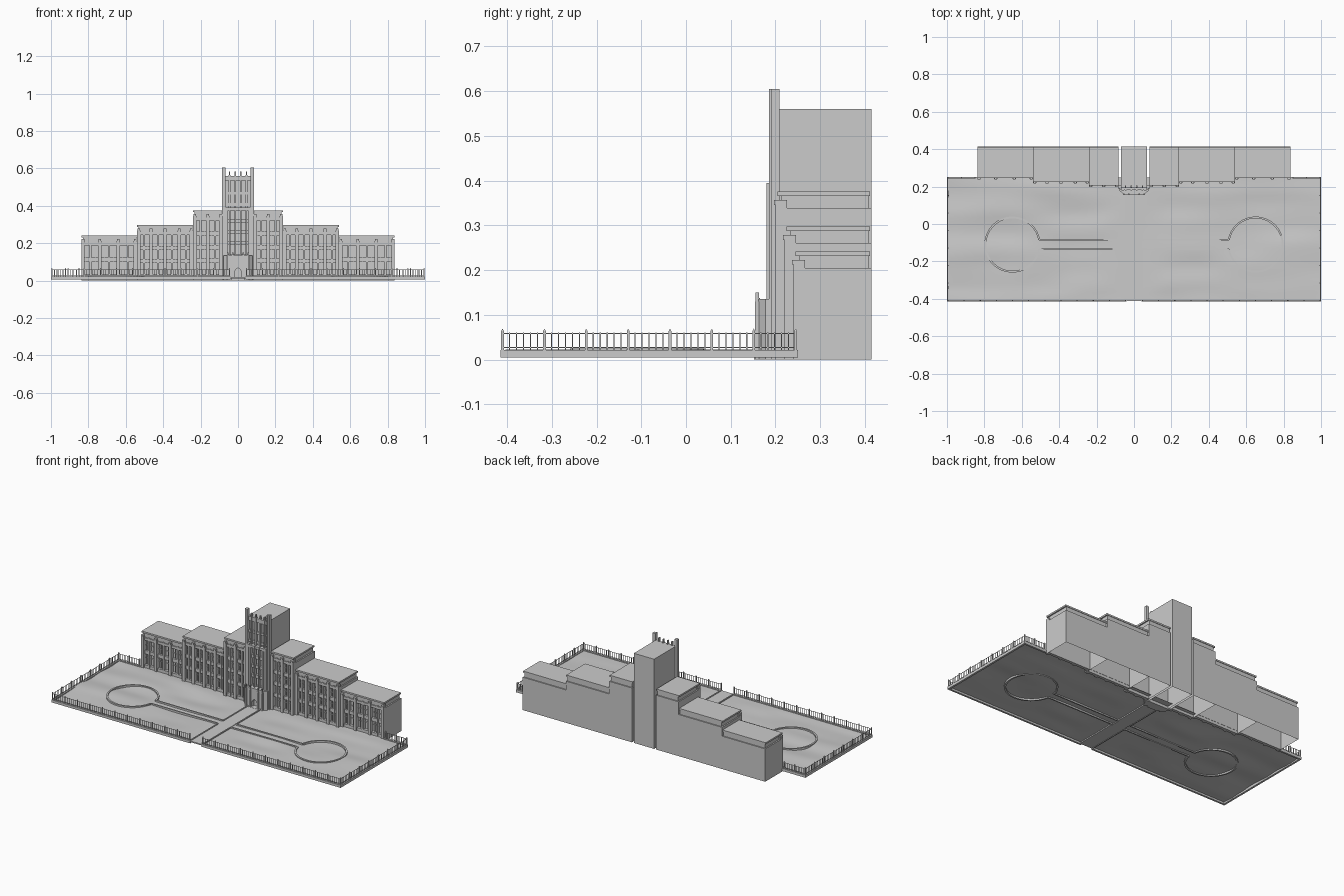
import bpy, bmesh, math
from mathutils import noise, Vector

if "Cube" in bpy.data.objects:
    bpy.data.objects.remove(bpy.data.objects["Cube"])


def finish(name, bm):
    bmesh.ops.recalc_face_normals(bm, faces=bm.faces)
    me = bpy.data.meshes.new(name)
    bm.to_mesh(me)
    bm.free()
    ob = bpy.data.objects.new(name, me)
    bpy.context.collection.objects.link(ob)
    return ob


def box(bm, x0, x1, y0, y1, z0, z1, open_bottom=False):
    lo = [bm.verts.new((x, y, z0)) for x, y in ((x0, y0), (x1, y0), (x1, y1), (x0, y1))]
    hi = [bm.verts.new((v.co.x, v.co.y, z1)) for v in lo]
    if not open_bottom:
        bm.faces.new(lo[::-1])
    bm.faces.new(hi)
    for i in range(4):
        j = (i + 1) % 4
        bm.faces.new((lo[i], lo[j], hi[j], hi[i]))


def prism(bm, pts, z0, z1):
    lo = [bm.verts.new((x, y, z0)) for x, y in pts]
    hi = [bm.verts.new((x, y, z1)) for x, y in pts]
    bm.faces.new(lo[::-1])
    bm.faces.new(hi)
    n = len(pts)
    for i in range(n):
        bm.faces.new((lo[i], lo[(i + 1) % n], hi[(i + 1) % n], hi[i]))


def mirror_x(ob):
    m = ob.modifiers.new("mirror", 'MIRROR')
    m.use_axis[0] = True
    return ob


# gently rolling lawn, a single sheet, flat along the central path
bm = bmesh.new()
bmesh.ops.create_grid(bm, x_segments=80, y_segments=28, size=1)
for v in bm.verts:
    x, y = v.co.x * 0.995, v.co.y * 0.33 - 0.0825
    n = noise.noise(Vector((x * 3, y * 9, 1.3)))
    fade = min(1, max(0, (abs(x) - 0.05) * 8)) * min(1, (1 - abs(v.co.y)) * 6)
    v.co = (x, y, 0.017 + 0.008 * n * fade)
lawn = finish("lawn", bm)
for p in lawn.data.polygons:
    p.use_smooth = True

# central walk
bm = bmesh.new()
box(bm, -0.04, 0.04, -0.413, 0.17, 0.012, 0.019)
finish("central_walk", bm)

# kerb (right half mirrored)
bm = bmesh.new()
box(bm, 0.04, 1, -0.415, -0.403, 0.005, 0.021)
box(bm, 0.988, 1, -0.403, 0.25, 0.005, 0.021)
box(bm, 0.84, 0.988, 0.238, 0.25, 0.005, 0.021)
mirror_x(finish("kerb", bm))

# railing with posts, bars and rails
bm = bmesh.new()


def fence(ax, ay, bx, by):
    length = math.hypot(bx - ax, by - ay)
    bays = max(1, round(length / 0.0875))
    n = bays * 6
    for i in range(n + 1):
        x, y = ax + (bx - ax) * i / n, ay + (by - ay) * i / n
        post = i % 6 == 0
        r = 0.003 if post else 0.0012
        box(bm, x - r, x + r, y - r, y + r, 0.02, 0.064 if post else 0.06)
        if post:
            tip = bm.verts.new((x, y, 0.069))
            q = [bm.verts.new((x + a * r, y + b * r, 0.064)) for a, b in ((-1, -1), (1, -1), (1, 1), (-1, 1))]
            for k in range(4):
                bm.faces.new((q[k], q[(k + 1) % 4], tip))
    for z in (0.026, 0.057):
        box(bm, min(ax, bx) - 0.001, max(ax, bx) + 0.001, min(ay, by) - 0.001, max(ay, by) + 0.001, z, z + 0.002)


fence(0.045, -0.41, 0.995, -0.41)
fence(0.995, -0.41, 0.995, 0.245)
fence(0.85, 0.245, 0.995, 0.245)
mirror_x(finish("railing", bm))

# edging of side path and round bed
bm = bmesh.new()
CX, CY, R = 0.65, -0.11, 0.145
gap = math.asin(0.025 / R)
N = 40
rows = []
for i in range(N + 1):
    a = math.pi + gap + (2 * math.pi - 2 * gap) * i / N
    rows.append([bm.verts.new((CX + r * math.cos(a), CY + r * math.sin(a), z))
                 for r, z in ((R - 0.005, 0.01), (R - 0.005, 0.025), (R + 0.005, 0.025), (R + 0.005, 0.01))])
for a, b in zip(rows, rows[1:]):
    for k in range(4):
        bm.faces.new((a[k], a[(k + 1) % 4], b[(k + 1) % 4], b[k]))
bm.faces.new(rows[0])
bm.faces.new(rows[-1])
for s in (-1, 1):
    y = CY + s * 0.025
    box(bm, 0.045, CX - R * math.cos(gap), y - 0.004, y + 0.004, 0.01, 0.025)
box(bm, 0.04, 0.047, -0.403, CY - 0.025, 0.01, 0.023)
box(bm, 0.04, 0.047, CY + 0.025, 0.16, 0.01, 0.023)
mirror_x(finish("path_edging", bm))


# one wing: open shell, stepped roof slab and a pillared front
def wing(name, x0, x1, yf, top, bays, floors):
    eave = top - 0.037
    yw = yf + 0.026
    bm = bmesh.new()
    box(bm, x0, x1, yw, 0.415, 0, eave, True)
    mirror_x(finish(name + "_walls", bm))
    bm = bmesh.new()
    box(bm, x0 + 0.004, x1 - 0.008, yf + 0.012, 0.408, eave, top - 0.01)
    box(bm, x0, x1, yf + 0.005, 0.411, top - 0.01, top)
    mirror_x(finish(name + "_roof", bm))
    bm = bmesh.new()
    w = (x1 - x0) / bays
    # lintel and plinth bands
    box(bm, x0, x1, yf + 0.006, yw, eave - 0.016, eave)
    box(bm, x0, x1, yf + 0.008, yw, 0, 0.035)
    # main piers with caps
    for i in range(bays + 1):
        x = min(max(x0 + i * w, x0 + 0.009), x1 - 0.009)
        box(bm, x - 0.009, x + 0.009, yf, yw, 0, eave + 0.007)
        box(bm, x - 0.007, x + 0.007, yf - 0.003, yw, eave + 0.007, eave + 0.018)
    # mullions, jambs and spandrels
    for i in range(bays):
        xc = x0 + (i + 0.5) * w
        box(bm, xc - 0.005, xc + 0.005, yf + 0.006, yw, 0.02, eave + 0.004)
        for s in (-1, 1):
            xs = xc + s * (w / 4 + 0.0005)
            box(bm, xs - 0.0012, xs + 0.0012, yf + 0.019, yw, 0.035, eave - 0.016)
        step = (eave - 0.016 - 0.035) / floors
        for f in range(1, floors):
            z = 0.035 + f * step
            box(bm, xc - w / 2, xc + w / 2, yf + 0.012, yw, z - 0.011, z + 0.011)
        for f in range(floors):
            z = 0.035 + (f + 0.55) * step
            box(bm, xc - w / 2, xc + w / 2, yf + 0.02, yw, z - 0.001, z + 0.001)
    mirror_x(finish(name + "_front", bm))


wing("inner_wing", 0.083, 0.24, 0.2, 0.376, 2, 4)
wing("middle_wing", 0.24, 0.54, 0.22, 0.297, 4, 3)
wing("outer_wing", 0.54, 0.838, 0.24, 0.242, 3, 2)

# tower shell
bm = bmesh.new()
box(bm, -0.07, 0.07, 0.208, 0.415, 0, 0.56, True)
finish("tower_walls", bm)

# tall corner piers
bm = bmesh.new()
box(bm, 0.066, 0.075, 0.185, 0.207, 0, 0.605)
box(bm, 0.075, 0.085, 0.19, 0.209, 0, 0.605)
mirror_x(finish("tower_piers", bm))

# tower front: slender ribs, spandrels, cornices
bm = bmesh.new()
for x in (-0.045, -0.015, 0.015, 0.045):
    box(bm, x - 0.0045, x + 0.0045, 0.192, 0.208, 0.39, 0.565)
    box(bm, x - 0.003, x + 0.003, 0.194, 0.206, 0.565, 0.583)
    box(bm, x - 0.004, x + 0.004, 0.18, 0.2, 0.13, 0.392)
for s in (-1, 1):
    box(bm, s * 0.06 - 0.006, s * 0.06 + 0.006, 0.18, 0.208, 0.1, 0.395)
box(bm, -0.066, 0.066, 0.197, 0.208, 0, 0.14)
box(bm, -0.066, 0.066, 0.183, 0.208, 0.375, 0.39)
box(bm, -0.066, 0.066, 0.196, 0.208, 0.535, 0.56)
for z in (0.19, 0.25, 0.31):
    box(bm, -0.06, 0.06, 0.19, 0.208, z, z + 0.02)
for z in (0.4, 0.46):
    box(bm, -0.066, 0.066, 0.2, 0.208, z, z + 0.015)
finish("tower_front", bm)

# entrance porch with an arched doorway
bm = bmesh.new()
prism(bm, [(-0.078, 0.2), (-0.078, 0.178), (-0.058, 0.162), (0.058, 0.162), (0.078, 0.178), (0.078, 0.2)], 0, 0.135)
porch = finish("entrance_porch", bm)
bm = bmesh.new()
arch = [(-0.02, 0.018), (0.02, 0.018), (0.02, 0.045), (0.013, 0.059), (0, 0.069), (-0.013, 0.059), (-0.02, 0.045)]
front = [bm.verts.new((x, 0.15, z)) for x, z in arch]
back = [bm.verts.new((x, 0.187, z)) for x, z in arch]
bm.faces.new(front)
bm.faces.new(back[::-1])
for i in range(len(arch)):
    j = (i + 1) % len(arch)
    bm.faces.new((front[i], back[i], back[j], front[j]))
cutter = finish("door_cutter", bm)
cutter.hide_render = True
cutter.hide_viewport = True
m = porch.modifiers.new("doorway", 'BOOLEAN')
m.operation = 'DIFFERENCE'
m.solver = 'EXACT'
m.object = cutter

# porch buttresses, coping and step
bm = bmesh.new()
for x in (0.028, 0.055):
    box(bm, x - 0.005, x + 0.005, 0.154, 0.168, 0, 0.13)
    box(bm, x - 0.003, x + 0.003, 0.155, 0.163, 0.13, 0.15)
box(bm, 0, 0.058, 0.159, 0.165, 0.12, 0.138)
box(bm, 0, 0.035, 0.152, 0.17, 0, 0.02)
mirror_x(finish("porch_trim", bm))
